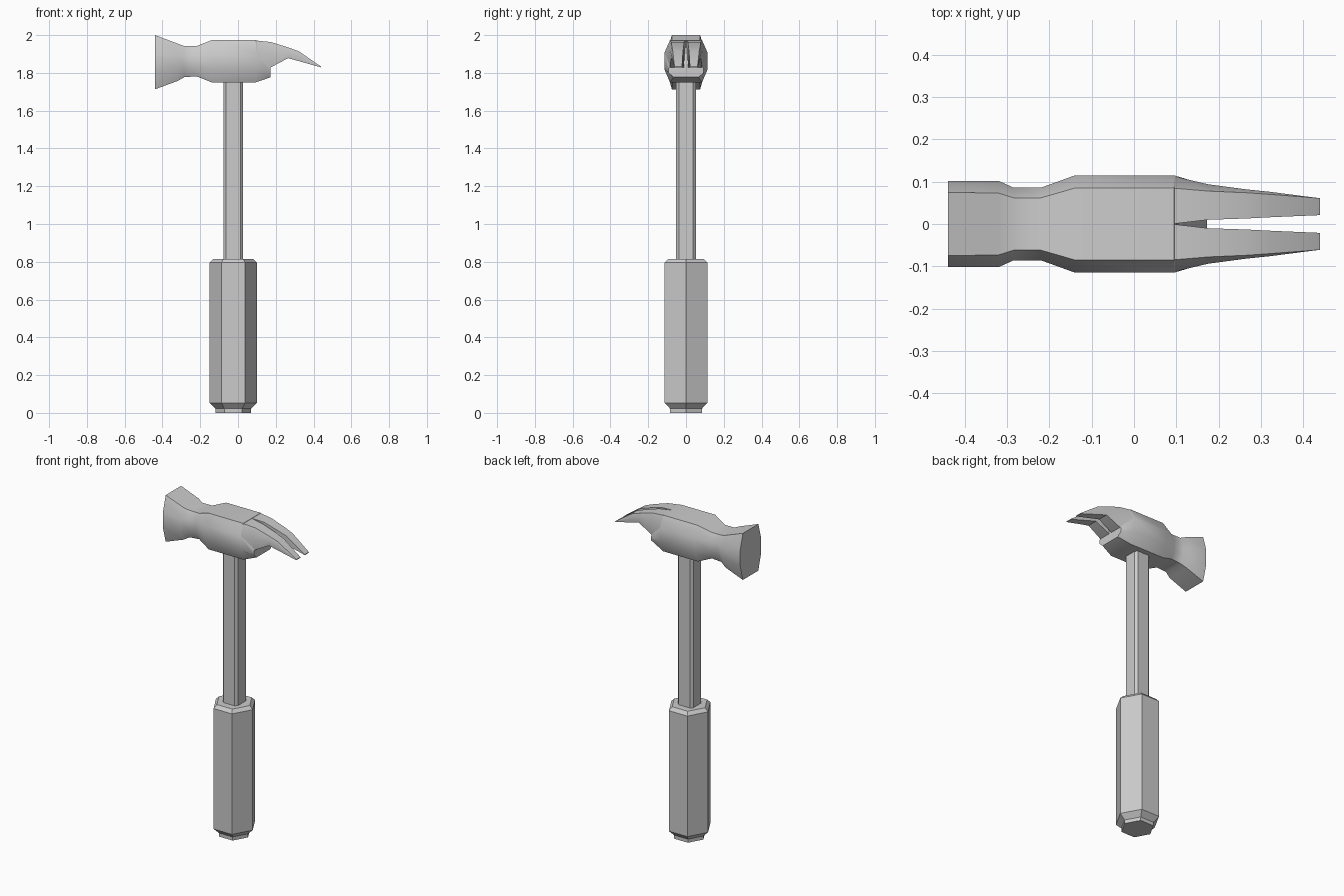
import bpy, bmesh, math

cube = bpy.data.objects.get("Cube")
if cube:
    bpy.data.objects.remove(cube, do_unlink=True)

AXIS = -0.025  # x of the handle's centre line

steel = bpy.data.materials.new("plain grey")
steel.use_nodes = True
grey = (0.6, 0.6, 0.6, 1)
steel.diffuse_color = grey
steel.node_tree.nodes["Principled BSDF"].inputs["Base Color"].default_value = grey


def loft(name, rings, smooth=None):
    """Skin a closed solid through rings with equal point counts."""
    bm = bmesh.new()
    loops = [[bm.verts.new(p) for p in ring] for ring in rings]
    n = len(loops[0])
    for a, b in zip(loops, loops[1:]):
        for i in range(n):
            j = (i + 1) % n
            bm.faces.new((a[i], a[j], b[j], b[i]))
    bm.faces.new(loops[0])
    bm.faces.new(loops[-1])
    bmesh.ops.recalc_face_normals(bm, faces=bm.faces)
    mesh = bpy.data.meshes.new(name)
    bm.to_mesh(mesh)
    bm.free()
    mesh.materials.append(steel)
    obj = bpy.data.objects.new(name, mesh)
    bpy.context.collection.objects.link(obj)
    if smooth:
        bpy.ops.object.select_all(action='DESELECT')
        obj.select_set(True)
        bpy.context.view_layer.objects.active = obj
        bpy.ops.object.shade_smooth_by_angle(angle=math.radians(smooth))
    return obj


def hexagon(r, z):
    return [(AXIS + r * math.cos(k * math.pi / 3),
             r * 0.9 / math.sin(math.pi / 3) * math.sin(k * math.pi / 3), z)
            for k in range(6)]


def octagon_flat(a, b, z):
    pts = [(a, -b), (a, b), (b, a), (-b, a), (-a, b), (-a, -b), (-b, -a), (b, -a)]
    return [(AXIS + x, y, z) for x, y in pts]


def head_ring(x, side, flat, low, side_low, side_high, top):
    return [(x, -flat, low), (x, flat, low), (x, side, side_low), (x, side, side_high),
            (x, flat, top), (x, -flat, top), (x, -side, side_high), (x, -side, side_low)]


# Six-sided grip with bevelled ends
loft("grip", [hexagon(r, z) for r, z in
              [(0.093, 0), (0.093, 0.022), (0.125, 0.053), (0.125, 0.795), (0.105, 0.815)]])

# Shaft with chamfered corners
loft("shaft", [octagon_flat(0.052, 0.038, z) for z in (0.8, 1.8)])

# Striking face, neck, cheeks and the block below the claw
loft("head", [head_ring(*s) for s in [
    (-0.44, 0.102, 0.075, 1.713, 1.81, 1.905, 2.0),
    (-0.32, 0.102, 0.073, 1.757, 1.82, 1.895, 1.955),
    (-0.285, 0.086, 0.062, 1.777, 1.825, 1.895, 1.942),
    (-0.22, 0.086, 0.062, 1.782, 1.825, 1.895, 1.942),
    (-0.14, 0.115, 0.085, 1.75, 1.82, 1.905, 1.973),
    (0.095, 0.115, 0.085, 1.75, 1.82, 1.905, 1.973),
    (0.173, 0.092, 0.066, 1.777, 1.80, 1.825, 1.86)]], smooth=35)

# Split claw: two tapering, down-curved prongs
for side, label in ((1, "back"), (-1, "front")):
    rings = []
    for x, inner, low_y, mid_y, top_y, low, mid, top in [
            (0.09, 0.0, 0.10, 0.114, 0.085, 1.80, 1.905, 1.972),
            (0.175, 0.010, 0.085, 0.094, 0.078, 1.83, 1.90, 1.963),
            (0.265, 0.013, 0.078, 0.082, 0.074, 1.878, 1.91, 1.935),
            (0.323, 0.016, 0.072, 0.076, 0.070, 1.862, 1.89, 1.914),
            (0.44, 0.021, 0.061, 0.061, 0.061, 1.829, 1.831, 1.833)]:
        rings.append([(x, side * y, z) for y, z in
                      [(inner, low), (low_y, low), (mid_y, mid), (top_y, top), (inner, top)]])
    loft(label + "_claw_prong", rings, smooth=35)
